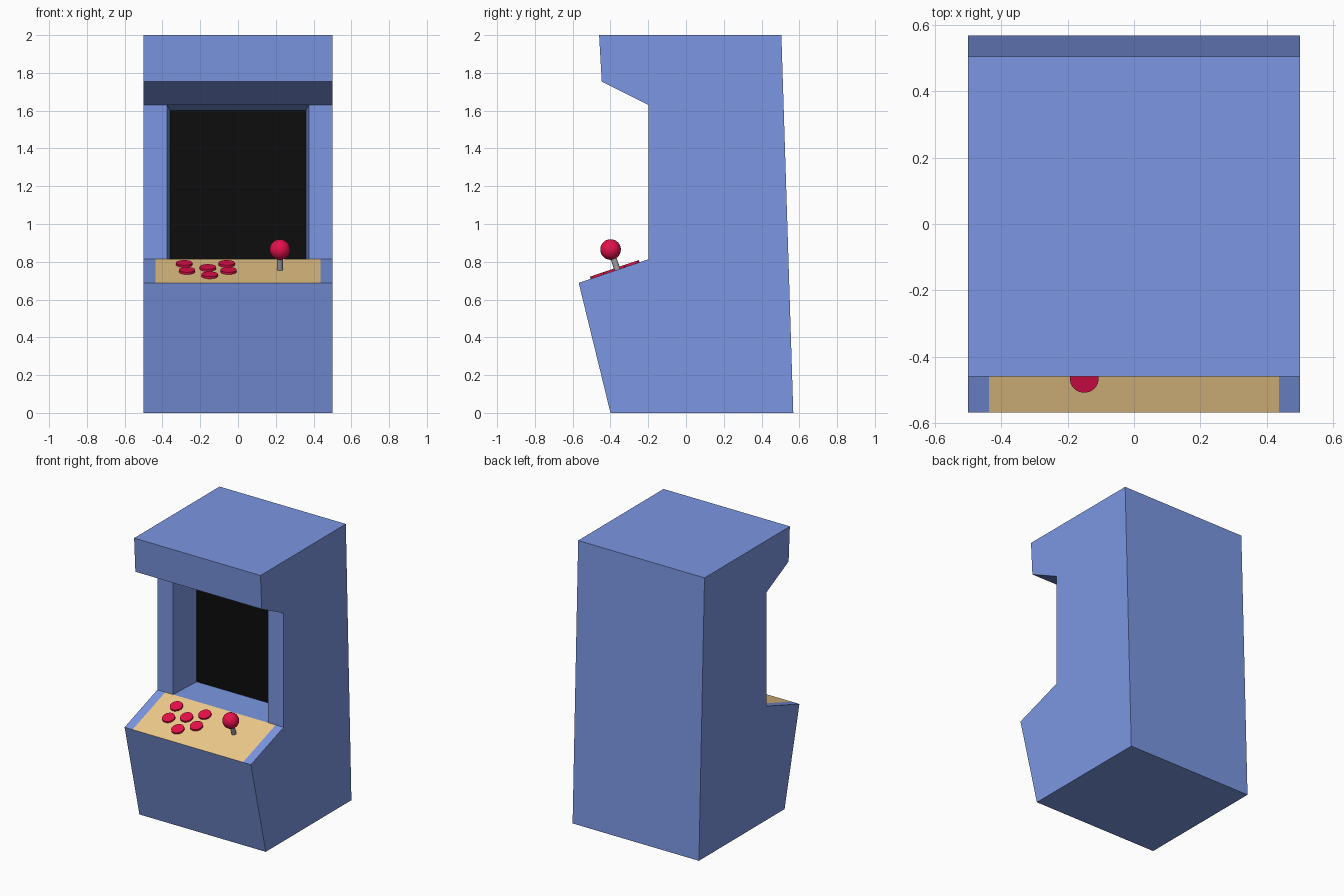
import bpy, bmesh, math
from mathutils import Vector, Matrix

if "Cube" in bpy.data.objects:
    bpy.data.objects.remove(bpy.data.objects["Cube"])

def material(name, rgb):
    m = bpy.data.materials.new(name)
    m.diffuse_color = (*rgb, 1)
    m.use_nodes = True
    m.node_tree.nodes["Principled BSDF"].inputs["Base Color"].default_value = m.diffuse_color
    return m

BLUE = material("cabinet_blue", (0.20, 0.31, 0.77))
WOOD = material("panel_wood", (0.87, 0.60, 0.26))
BLACK = material("screen_black", (0.004, 0.004, 0.004))
RED = material("control_red", (0.80, 0.005, 0.07))
GREY = material("stick_grey", (0.35, 0.35, 0.38))

# Cabinet: side profile (y, z) swept across x stations
PROFILE = [(-0.40, 0), (-0.568, 0.688), (-0.198, 0.814), (-0.198, 1.63),
           (-0.446, 1.754), (-0.46, 2.0), (0.505, 2.0), (0.568, 0)]
STATIONS = [-0.5, -0.437, -0.375, 0.375, 0.437, 0.5]
PANEL, SCREEN_WALL, CENTRE = 1, 2, 2   # profile segments and middle bay

bm = bmesh.new()
rings = [[bm.verts.new((x, y, z)) for y, z in PROFILE] for x in STATIONS]
bm.faces.new(rings[0])
bm.faces.new(rings[-1])
n = len(PROFILE)
for i, (a, b) in enumerate(zip(rings, rings[1:])):
    for j in range(n):
        k = (j + 1) % n
        quad = [a[j], b[j], b[k], a[k]]
        if i == CENTRE and j == SCREEN_WALL:
            # Tapered screen recess
            back = [bm.verts.new((sx * 0.36, 0.047, z)) for sx, z in
                    ((-1, 0.816), (1, 0.816), (1, 1.60), (-1, 1.60))]
            for s in range(4):
                t = (s + 1) % 4
                bm.faces.new((quad[s], quad[t], back[t], back[s]))
            bm.faces.new(back).material_index = 2
        else:
            face = bm.faces.new(quad)
            if j == PANEL and 0 < i < len(STATIONS) - 2:
                face.material_index = 1
bmesh.ops.recalc_face_normals(bm, faces=bm.faces)
mesh = bpy.data.meshes.new("cabinet")
bm.to_mesh(mesh)
bm.free()
for m in (BLUE, WOOD, BLACK):
    mesh.materials.append(m)
bpy.context.collection.objects.link(bpy.data.objects.new("cabinet", mesh))

# Control panel frame of reference
(y0, z0), (y1, z1) = PROFILE[1], PROFILE[2]
TILT = math.atan2(z1 - z0, y1 - y0)
NORMAL = Vector((0, -math.sin(TILT), math.cos(TILT)))

def on_panel(x, y):
    return Vector((x, y, z0 + (y - y0) * math.tan(TILT)))

def finish(name, mat):
    ob = bpy.context.object
    ob.name = ob.data.name = name
    ob.data.materials.append(mat)
    bpy.ops.object.shade_smooth_by_angle(angle=math.radians(40))

def peg(name, base, radius, bottom, top, mat):
    """Cylinder standing square to the control panel."""
    bpy.ops.mesh.primitive_cylinder_add(
        vertices=32, radius=radius, depth=top - bottom,
        location=base + NORMAL * (top + bottom) / 2, rotation=(TILT, 0, 0))
    finish(name, mat)

# Buttons
for i, (x, y) in enumerate([(-0.285, -0.287), (-0.16, -0.35), (-0.06, -0.287),
                            (-0.27, -0.396), (-0.15, -0.464), (-0.05, -0.396)]):
    peg(f"button_{i + 1}", on_panel(x, y), 0.043, -0.005, 0.012, RED)

# Joystick
base = on_panel(0.222, -0.363)
peg("joystick_stick", base, 0.016, -0.005, 0.10, GREY)
bpy.ops.mesh.primitive_uv_sphere_add(segments=32, ring_count=16, radius=0.0545,
                                     location=base + NORMAL * 0.113, rotation=(TILT, 0, 0))
finish("joystick_ball", RED)
